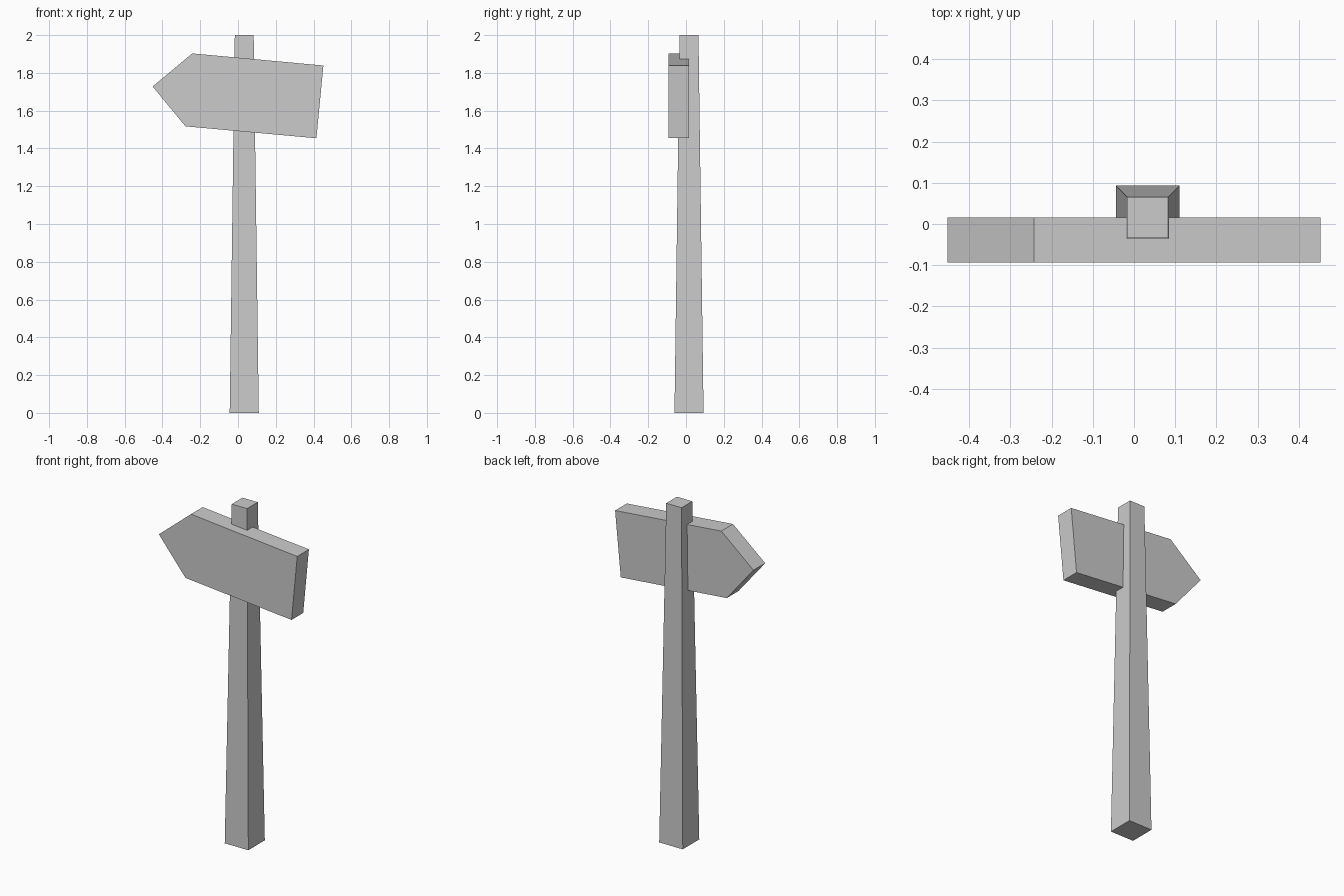
import bpy, bmesh
from mathutils import Vector

if "Cube" in bpy.data.objects:
    bpy.data.objects.remove(bpy.data.objects["Cube"])


def loft(name, start, end):
    """Closed solid joining two matching polygon outlines."""
    bm = bmesh.new()
    a = [bm.verts.new(p) for p in start]
    b = [bm.verts.new(p) for p in end]
    bm.faces.new(a)
    bm.faces.new(b)
    n = len(a)
    for i in range(n):
        j = (i + 1) % n
        bm.faces.new((a[i], a[j], b[j], b[i]))
    bmesh.ops.recalc_face_normals(bm, faces=bm.faces)
    mesh = bpy.data.meshes.new(name)
    bm.to_mesh(mesh)
    bm.free()
    obj = bpy.data.objects.new(name, mesh)
    bpy.context.collection.objects.link(obj)
    return obj


def square(half, z, cx=0.033, cy=0.016):
    return [Vector((cx + sx * half, cy + sy * half, z))
            for sx, sy in ((-1, -1), (1, -1), (1, 1), (-1, 1))]


# Tapered square post
loft("post", square(0.077, 0), square(0.05, 2))

# Tilted arrow-shaped board, overlapping the front of the post
outline = [(-0.452, 1.728), (-0.278, 1.517), (0.415, 1.454),
           (0.452, 1.839), (-0.242, 1.903)]
loft("arrow_board",
     [Vector((x, -0.093, z)) for x, z in outline],
     [Vector((x, 0.016, z)) for x, z in outline])
